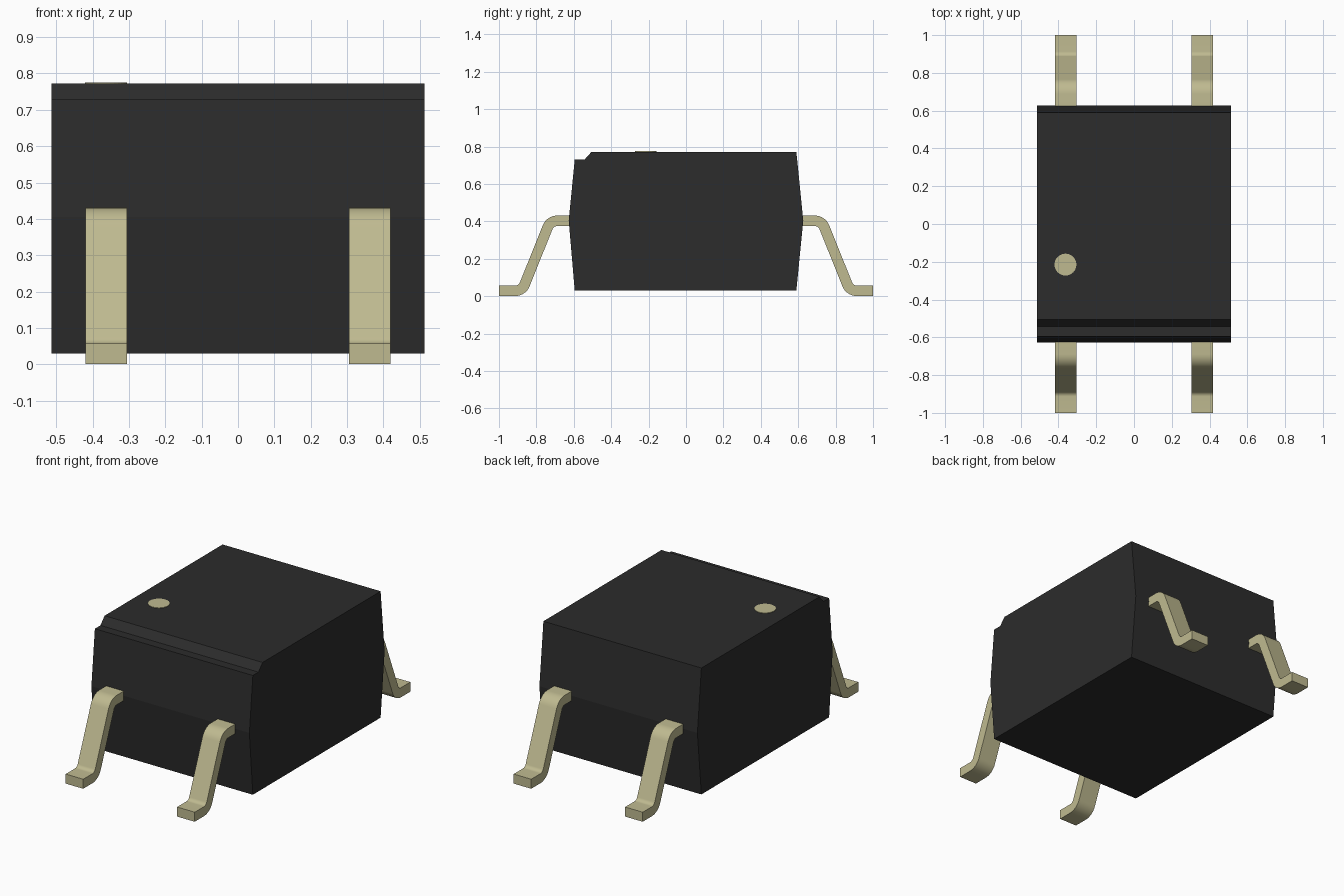
import bpy, bmesh, math
from mathutils import Vector

cube = bpy.data.objects.get("Cube")
if cube:
    bpy.data.objects.remove(cube, do_unlink=True)


def make_material(name, color):
    mat = bpy.data.materials.new(name)
    mat.use_nodes = True
    mat.diffuse_color = color
    bsdf = next(n for n in mat.node_tree.nodes if n.type == 'BSDF_PRINCIPLED')
    bsdf.inputs["Base Color"].default_value = color
    return mat


black = make_material("black plastic", (0.025, 0.025, 0.025, 1))
metal = make_material("pale tan metal", (0.52, 0.49, 0.28, 1))


def add_object(name, bm, mat, smooth=False):
    bmesh.ops.recalc_face_normals(bm, faces=bm.faces)
    mesh = bpy.data.meshes.new(name)
    bm.to_mesh(mesh)
    bm.free()
    mesh.materials.append(mat)
    obj = bpy.data.objects.new(name, mesh)
    bpy.context.collection.objects.link(obj)
    if smooth:
        bpy.ops.object.select_all(action='DESELECT')
        obj.select_set(True)
        bpy.context.view_layer.objects.active = obj
        bpy.ops.object.shade_smooth_by_angle(angle=math.radians(35))
    return obj


def extrude_profile(name, profile, x0, x1, mat, smooth=False):
    """Extrude a (y, z) outline along x."""
    bm = bmesh.new()
    face = bm.faces.new([bm.verts.new((x0, y, z)) for y, z in profile])
    ext = bmesh.ops.extrude_face_region(bm, geom=[face])
    moved = [v for v in ext["geom"] if isinstance(v, bmesh.types.BMVert)]
    bmesh.ops.translate(bm, verts=moved, vec=(x1 - x0, 0, 0))
    return add_object(name, bm, mat, smooth)


def bent_strip(points, thickness, radius, steps=8):
    """Outline of a strip following a path with rounded bends."""
    pts = [Vector(p) for p in points]
    path = []
    for i, p in enumerate(pts):
        if i in (0, len(pts) - 1):
            d = (pts[1] - p if i == 0 else p - pts[i - 1]).normalized()
            path.append((p, Vector((-d.y, d.x))))
            continue
        d0 = (p - pts[i - 1]).normalized()
        d1 = (pts[i + 1] - p).normalized()
        turn = math.atan2(d0.x * d1.y - d0.y * d1.x, d0.dot(d1))
        side = math.copysign(1, turn)
        n0 = Vector((-d0.y, d0.x))
        start = p - d0 * radius * math.tan(abs(turn) / 2)
        centre = start + n0 * radius * side
        for s in range(steps + 1):
            a = turn * s / steps
            n = n0 * math.cos(a) - d0 * math.sin(a)
            path.append((centre - n * radius * side, n))
    h = thickness / 2
    return [p + n * h for p, n in path] + [p - n * h for p, n in reversed(path)]


# Moulded body with tapered ends and a stepped front top edge
body_profile = [(-0.595, 0.03), (0.59, 0.03), (0.627, 0.405), (0.59, 0.772),
                (-0.505, 0.772), (-0.543, 0.73), (-0.595, 0.73), (-0.627, 0.405)]
extrude_profile("body", body_profile, -0.513, 0.513, black)

# Four gull-wing leads
lead_path = [(0.56, 0.403), (0.726, 0.403), (0.876, 0.029), (1.0, 0.029)]
outline = bent_strip(lead_path, 0.056, 0.055)
for end, sy in (("front", -1), ("back", 1)):
    for side, sx in (("right", -1), ("left", 1)):
        extrude_profile(f"{end}_{side}_lead", [(y * sy, z) for y, z in outline],
                        sx * 0.305, sx * 0.419, metal, smooth=True)

# Round marker on the top
bm = bmesh.new()
bmesh.ops.create_cone(bm, cap_ends=True, segments=32, radius1=0.058,
                      radius2=0.058, depth=0.006)
bmesh.ops.translate(bm, verts=bm.verts, vec=(-0.363, -0.215, 0.772))
add_object("marker_dot", bm, metal)
